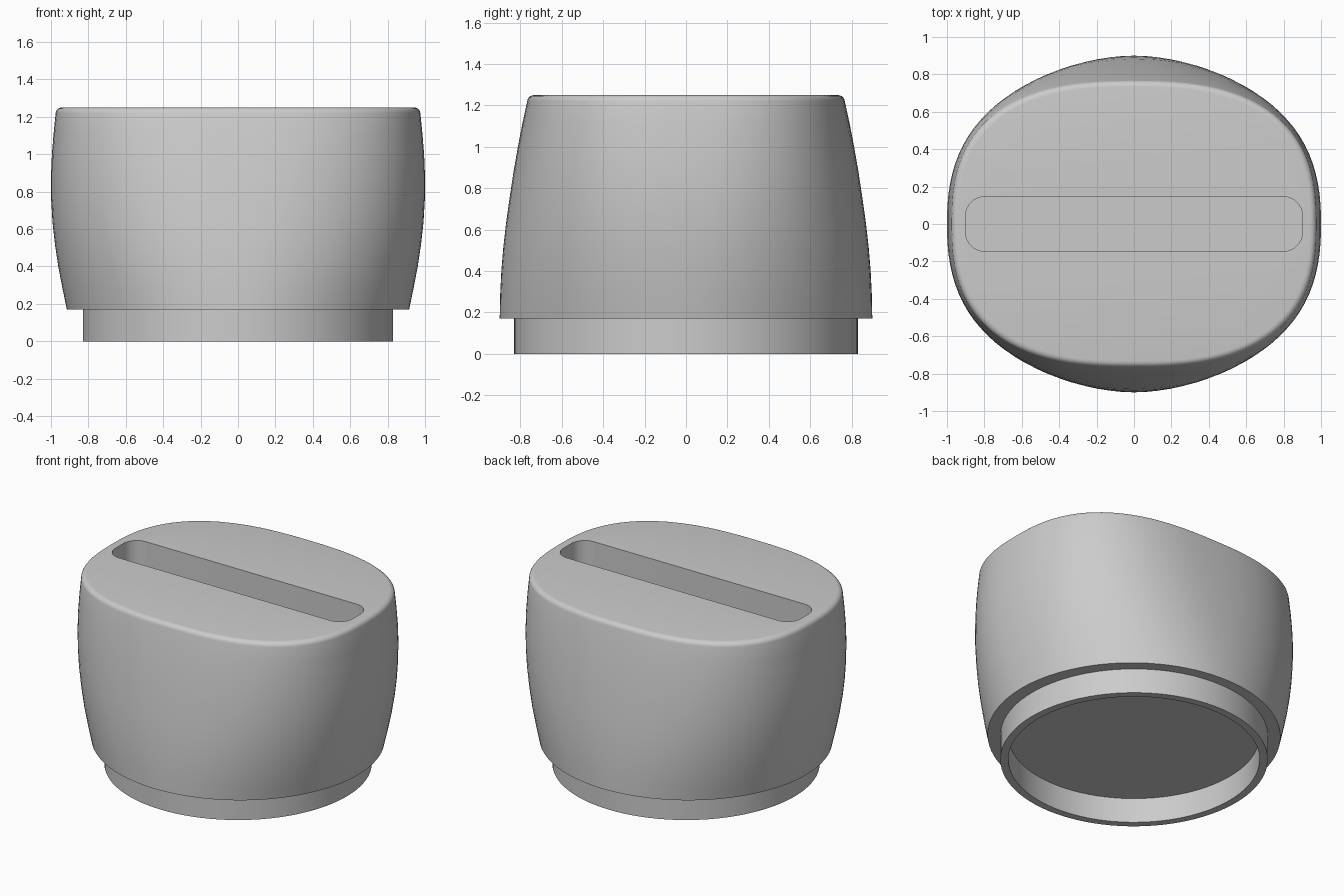
import bpy, bmesh, math

if "Cube" in bpy.data.objects:
    bpy.data.objects.remove(bpy.data.objects["Cube"])

SEG = 96


def superellipse(a, b, n, z):
    pts = []
    for i in range(SEG):
        t = 2 * math.pi * i / SEG
        c, s = math.cos(t), math.sin(t)
        pts.append((a * math.copysign(abs(c) ** (2 / n), c),
                    b * math.copysign(abs(s) ** (2 / n), s), z))
    return pts


def loft(name, rings, closed=False):
    bm = bmesh.new()
    loops = [[bm.verts.new(p) for p in ring] for ring in rings]
    pairs = list(zip(loops, loops[1:]))
    if closed:
        pairs.append((loops[-1], loops[0]))
    for lo, hi in pairs:
        k = len(lo)
        for i in range(k):
            j = (i + 1) % k
            bm.faces.new((lo[i], lo[j], hi[j], hi[i]))
    if not closed:
        bm.faces.new(loops[0][::-1])
        bm.faces.new(loops[-1])
    bmesh.ops.recalc_face_normals(bm, faces=bm.faces)
    mesh = bpy.data.meshes.new(name)
    bm.to_mesh(mesh)
    bm.free()
    ob = bpy.data.objects.new(name, mesh)
    bpy.context.collection.objects.link(ob)
    return ob


def smooth(ob):
    bpy.ops.object.select_all(action='DESELECT')
    ob.select_set(True)
    bpy.context.view_layer.objects.active = ob
    bpy.ops.object.shade_smooth_by_angle(angle=math.radians(35))


# Body: round at the bottom, blending to a rounded oblong at the top
profile = [(0.17, 0.915, 0.900), (0.28, 0.938, 0.898), (0.40, 0.961, 0.892),
           (0.52, 0.979, 0.882), (0.64, 0.992, 0.868), (0.76, 0.999, 0.851),
           (0.88, 1.000, 0.833), (1.00, 0.995, 0.812), (1.11, 0.986, 0.791),
           (1.22, 0.975, 0.767)]
rings = []
for z, a, b in profile:
    n = 2.0 + 0.6 * (z - 0.17) / 1.05
    rings.append(superellipse(a, b, n, z))
# Small rounded top edge
r = 0.03
for k in range(1, 6):
    t = math.pi / 2 * k / 5
    d = r * (1 - math.cos(t)) + 0.004 * k / 5
    rings.append(superellipse(0.975 - d, 0.767 - d, 2.6, 1.22 + r * math.sin(t)))
body = loft("body", rings)


# Slot in the top face
def slot_ring(z, hx=0.9, hy=0.145, rad=0.1):
    pts = []
    for q, (sx, sy) in enumerate([(1, 1), (-1, 1), (-1, -1), (1, -1)]):
        for k in range(9):
            t = math.pi / 2 * (q + k / 8)
            pts.append((sx * (hx - rad) + rad * math.cos(t),
                        sy * (hy - rad) + rad * math.sin(t), z))
    return pts


cutter = loft("slot_cutter", [slot_ring(0.7), slot_ring(1.4)])
cutter.hide_render = True
cut = body.modifiers.new("slot", 'BOOLEAN')
cut.operation = 'DIFFERENCE'
cut.solver = 'EXACT'
cut.object = cutter
bpy.context.view_layer.objects.active = body
bpy.ops.object.modifier_apply(modifier=cut.name)
bpy.data.objects.remove(cutter)
smooth(body)

# Neck ring under the body
neck = loft("neck_ring", [superellipse(rad, rad, 2, z) for rad, z in
                          [(0.83, 0.0), (0.83, 0.172), (0.78, 0.172), (0.78, 0.0)]], closed=True)
smooth(neck)
